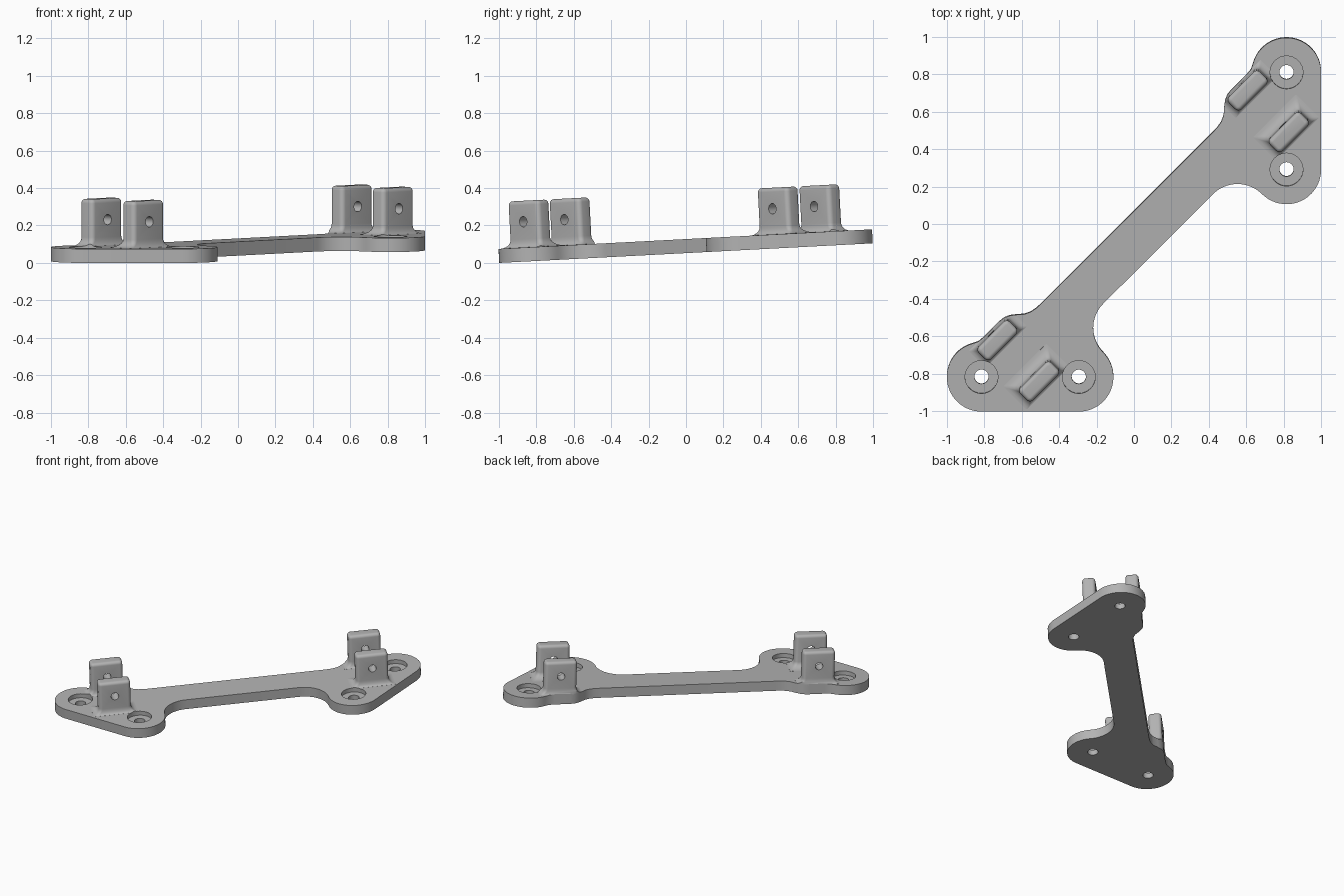
import bpy, bmesh
from math import sin, cos, pi, radians
from mathutils import Matrix, Vector

if "Cube" in bpy.data.objects:
    bpy.data.objects.remove(bpy.data.objects["Cube"])

grey = bpy.data.materials.new("plain_grey")
grey.use_nodes = True
colour = (0.45, 0.45, 0.45, 1)
grey.diffuse_color = colour
grey.node_tree.nodes["Principled BSDF"].inputs["Base Color"].default_value = colour

THICK = 0.075          # plate thickness
PAD = 0.185            # rounded pad radius
OUTER = (-0.815, -0.815)   # bolt positions on the lower pad
INNER = (-0.295, -0.815)
TAB_LONG, TAB_WIDE, TAB_HIGH = 0.1175, 0.0475, 0.25
# The two ends mirror each other across the diagonal of the arm
FLIP = Matrix(((0, -1, 0, 0), (-1, 0, 0, 0), (0, 0, 1, 0), (0, 0, 0, 1)))
TILT = Matrix.Translation((0, 0, sin(radians(3)))) @ Matrix.Rotation(radians(3), 4, 'X')


def finish_mesh(bm, name):
    bmesh.ops.recalc_face_normals(bm, faces=bm.faces)
    mesh = bpy.data.meshes.new(name)
    bm.to_mesh(mesh)
    bm.free()
    mesh.materials.append(grey)
    ob = bpy.data.objects.new(name, mesh)
    bpy.context.collection.objects.link(ob)
    return ob


def loft(name, rings, matrix=Matrix()):
    """Skin a stack of closed rings and cap both ends."""
    bm = bmesh.new()
    loops = [[bm.verts.new(matrix @ Vector(p)) for p in ring] for ring in rings]
    n = len(loops[0])
    for a, b in zip(loops, loops[1:]):
        for i in range(n):
            j = (i + 1) % n
            bm.faces.new((a[i], a[j], b[j], b[i]))
    bm.faces.new(loops[0])
    bm.faces.new(loops[-1])
    return finish_mesh(bm, name)


def arc(centre, r, start, end, steps):
    angles = [radians(start + (end - start) * i / steps) for i in range(steps + 1)]
    return [(centre[0] + r * cos(a), centre[1] + r * sin(a)) for a in angles]


def prism(name, outline, z0, z1):
    return loft(name, [[(x, y, z) for x, y in outline] for z in (z0, z1)])


def cylinder(r, z0, z1, matrix):
    ob = prism("cutter", arc((0, 0), r, 0, 348.75, 31), z0, z1)
    ob.data.transform(matrix)
    if matrix.determinant() < 0:
        ob.data.flip_normals()
    ob.hide_render = True
    return ob


def boolean(ob, tool, operation='DIFFERENCE'):
    mod = ob.modifiers.new("cut", 'BOOLEAN')
    mod.operation, mod.object, mod.solver = operation, tool, 'EXACT'
    bpy.context.view_layer.objects.active = ob
    bpy.ops.object.modifier_apply(modifier=mod.name)


# Outline of one end, then its mirror image
half = arc((-0.033, -0.553), PAD, 135, 225, 16)
half += arc(INNER, PAD, 45, -90, 28)[1:]
half += arc(OUTER, PAD, 270, 105, 32)
half += [(-0.83, -0.625), (-0.8, -0.6), (-0.72, -0.519), (-0.695, -0.499),
         (-0.666, -0.487), (-0.63, -0.482), (-0.585, -0.479), (-0.55, -0.466),
         (-0.52, -0.445), (-0.49, -0.417)]
outline = half + [(-y, -x) for x, y in reversed(half)]
plate = prism("base_plate", outline, 0, THICK)
trim = prism("trim", outline, -0.1, 0.6)
trim.hide_render = True


def tab_ring(z, grow, corner):
    """Rounded rectangle; grow = (ends, far side, near side)."""
    ends, far, near = grow
    lx, hi, lo = TAB_LONG + ends, TAB_WIDE + far, -TAB_WIDE - near
    ring = []
    for cx, cy, a in ((lx - corner, hi - corner, 0), (corner - lx, hi - corner, 90),
                      (corner - lx, lo + corner, 180), (lx - corner, lo + corner, 270)):
        ring += [(x, y, z) for x, y in arc((cx, cy), corner, a, a + 90, 5)]
    return ring


def make_tab(name, position, flare, matrix):
    rings = [tab_ring(THICK - 0.015, flare, 0.006)]
    # Concave foot blending into the plate
    for i in range(7):
        a = i / 6 * pi / 2
        k = 1 - sin(a)
        rings.append(tab_ring(THICK + 0.045 * (1 - cos(a)) + 0.0005,
                              [f * k for f in flare], 0.025 - 0.019 * k))
    # Rounded top edge
    r = 0.022
    for i in range(6):
        a = i / 5 * pi / 2
        g = -r * (1 - cos(a))
        rings.append(tab_ring(THICK + TAB_HIGH - r + r * sin(a), (g, g, g), 0.025 + g))
    place = matrix @ Matrix.Translation((*position, 0)) @ Matrix.Rotation(pi / 4, 4, 'Z')
    tab = loft(name, rings, place)
    # Cross pin hole
    pin = cylinder(0.028, -0.2, 0.2, place @ Matrix.Translation((0, 0, THICK + 0.138))
                   @ Matrix.Rotation(pi / 2, 4, 'X'))
    boolean(tab, pin)
    bpy.data.objects.remove(pin)
    boolean(tab, trim, 'INTERSECT')
    return tab


parts = [plate]
for side, matrix in (("front", Matrix()), ("back", FLIP)):
    tabs = [make_tab(side + "_edge_tab", (-0.73, -0.607), (0.04, 0.012, 0.02), matrix),
            make_tab(side + "_middle_tab", (-0.507, -0.827), (0.045, 0.06, 0.02), matrix)]
    # Counterbored bolt holes
    for spot in (OUTER, INNER):
        place = matrix @ Matrix.Translation((*spot, 0))
        hole = cylinder(0.038, -0.1, 0.2, place)
        bore = cylinder(0.088, THICK - 0.032, 0.6, place)
        boolean(plate, hole)
        for ob in [plate] + tabs:
            boolean(ob, bore)
        bpy.data.objects.remove(hole)
        bpy.data.objects.remove(bore)
    parts += tabs
bpy.data.objects.remove(trim)

# Lean the whole bracket and shade it
bpy.ops.object.select_all(action='DESELECT')
for ob in parts:
    ob.data.transform(TILT)
    ob.select_set(True)
bpy.context.view_layer.objects.active = plate
bpy.ops.object.shade_smooth_by_angle(angle=radians(32))
